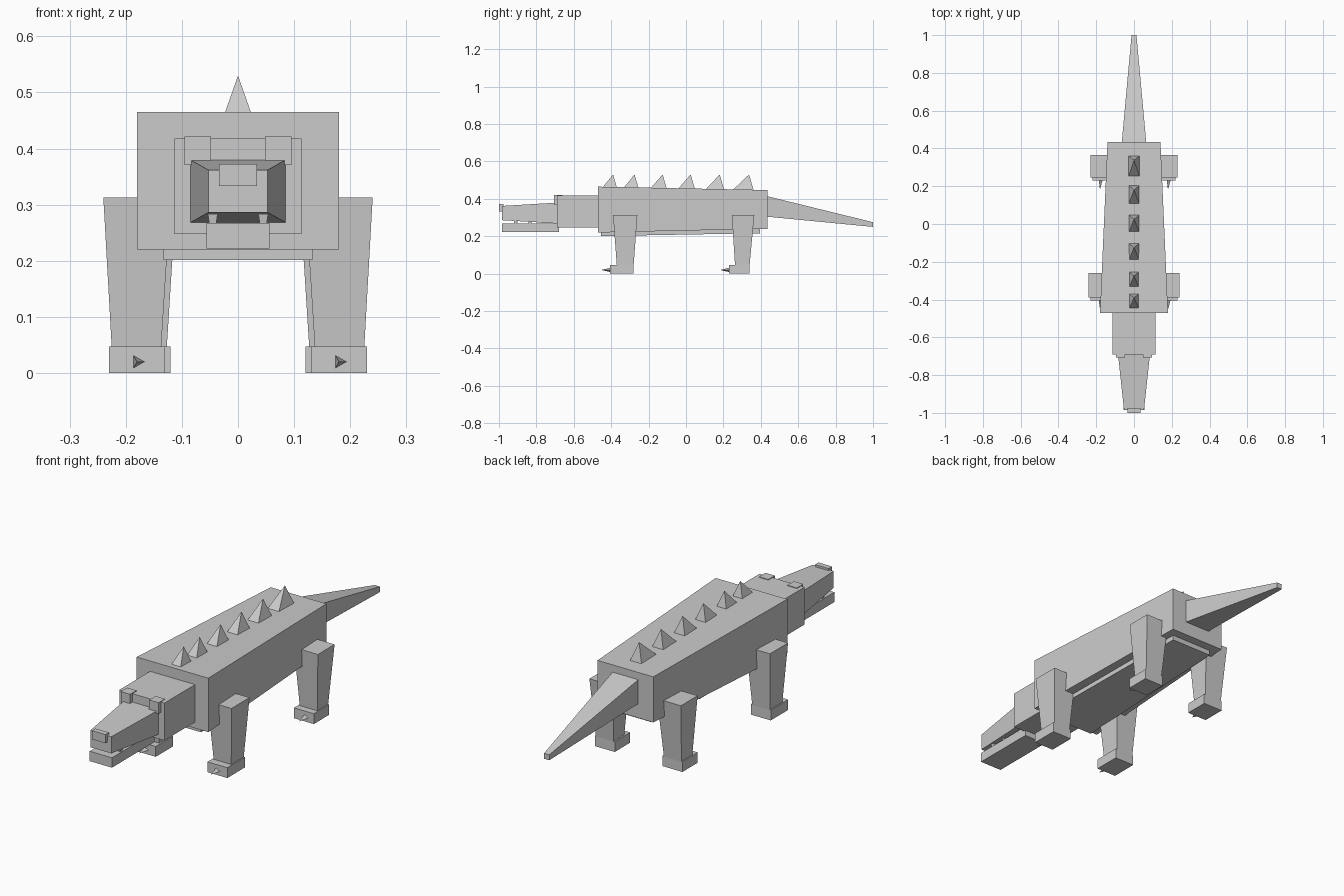
import bpy, bmesh, math
from mathutils import Matrix

if "Cube" in bpy.data.objects:
    bpy.data.objects.remove(bpy.data.objects["Cube"])

hide = bpy.data.materials.new("plain grey")
hide.diffuse_color = (0.6, 0.6, 0.6, 1)
hide.use_nodes = True
hide.node_tree.nodes["Principled BSDF"].inputs["Base Color"].default_value = hide.diffuse_color


def finish(name, bm):
    bmesh.ops.recalc_face_normals(bm, faces=bm.faces[:])
    me = bpy.data.meshes.new(name)
    bm.to_mesh(me)
    bm.free()
    me.materials.append(hide)
    ob = bpy.data.objects.new(name, me)
    bpy.context.collection.objects.link(ob)
    return ob


def loft(bm, a, b):
    """Join two rings of points into a closed solid."""
    ra, rb = [bm.verts.new(p) for p in a], [bm.verts.new(p) for p in b]
    n = len(ra)
    bm.faces.new(ra)
    bm.faces.new(rb[::-1])
    for i in range(n):
        j = (i + 1) % n
        bm.faces.new((ra[i], rb[i], rb[j], ra[j]))


def rect_y(y, x0, x1, z0, z1):
    return [(x0, y, z0), (x1, y, z0), (x1, y, z1), (x0, y, z1)]


def rect_z(z, x0, x1, y0, y1):
    return [(x0, y0, z), (x1, y0, z), (x1, y1, z), (x0, y1, z)]


def along_y(name, y0, w0, lo0, hi0, y1, w1, lo1, hi1):
    """Tapered block centred on x = 0, from y0 to y1."""
    bm = bmesh.new()
    loft(bm, rect_y(y0, -w0, w0, lo0, hi0), rect_y(y1, -w1, w1, lo1, hi1))
    return finish(name, bm)


def box(bm, x0, x1, y0, y1, z0, z1):
    loft(bm, rect_y(y0, x0, x1, z0, z1), rect_y(y1, x0, x1, z0, z1))


# Trunk, belly, tail and head blocks
along_y("body", -0.47, 0.18, 0.22, 0.465, 0.435, 0.14, 0.24, 0.447)
along_y("belly", -0.455, 0.133, 0.201, 0.26, 0.395, 0.105, 0.216, 0.27)
along_y("tail", 0.43, 0.065, 0.305, 0.415, 1.0, 0.013, 0.25, 0.275)
along_y("head", -0.69, 0.113, 0.248, 0.418, -0.46, 0.113, 0.248, 0.418)
along_y("upper_jaw", -0.985, 0.053, 0.286, 0.362, -0.685, 0.085, 0.268, 0.38)
along_y("lower_jaw", -0.985, 0.056, 0.222, 0.267, -0.68, 0.056, 0.222, 0.267)
along_y("nostrils", -1.0, 0.034, 0.333, 0.372, -0.975, 0.034, 0.333, 0.372)

# Brow blocks over the eyes, and teeth between the jaws
brows, teeth = bmesh.new(), bmesh.new()
for s in (-1, 1):
    x0, x1 = sorted((s * 0.048, s * 0.095))
    box(brows, x0, x1, -0.706, -0.66, 0.371, 0.421)
    for y in (-0.91, -0.835, -0.76):
        loft(teeth, rect_z(0.265, s * 0.045 - 0.006, s * 0.045 + 0.006, y - 0.007, y + 0.007),
             rect_z(0.286, s * 0.045 - 0.009, s * 0.045 + 0.009, y - 0.01, y + 0.01))
finish("eye_brows", brows)
finish("teeth", teeth)

# Row of back spikes leaning to the rear
bm = bmesh.new()
for y0, y1 in ((-0.45, -0.365), (-0.335, -0.25), (-0.19, -0.10),
               (-0.04, 0.05), (0.11, 0.205), (0.258, 0.362)):
    base = [bm.verts.new(p) for p in rect_z(0.445, -0.03, 0.03, y0 - 0.01, y1)]
    tip = bm.verts.new((0, y1 - 0.025, 0.53))
    bm.faces.new(base)
    for i in range(4):
        bm.faces.new((base[i], base[(i + 1) % 4], tip))
finish("back_spikes", bm)

# Legs, feet and claws: shift in x, then top and bottom y ranges and foot front
for label, dx, top, low, toe in (("front", 0.0, (-0.39, -0.26), (-0.37, -0.28), -0.405),
                                 ("back", -0.01, (0.245, 0.365), (0.262, 0.34), 0.23)):
    for side, s in (("right", 1), ("left", -1)):
        t = sorted((s * (0.12 + dx), s * (0.24 + dx)))
        b = sorted((s * (0.137 + dx), s * (0.225 + dx)))
        f = sorted((s * (0.13 + dx), s * (0.23 + dx)))
        bm = bmesh.new()
        loft(bm, rect_z(0.313, *t, *top), rect_z(0.045, *b, *low))
        finish(f"{label}_{side}_leg", bm)
        bm = bmesh.new()
        box(bm, *f, toe, low[1], 0, 0.047)
        finish(f"{label}_{side}_foot", bm)
        # three-sided claw pointing forward
        bm = bmesh.new()
        ring = [bm.verts.new((s * 0.18 + 0.0135 * math.cos(a), toe + 0.002,
                              0.02 + 0.0135 * math.sin(a)))
                for a in (0, 2 * math.pi / 3, 4 * math.pi / 3)]
        tip = bm.verts.new((s * 0.18, toe - 0.048, 0.02))
        bm.faces.new(ring)
        for i in range(3):
            bm.faces.new((ring[i], ring[(i + 1) % 3], tip))
        finish(f"{label}_{side}_claw", bm)
